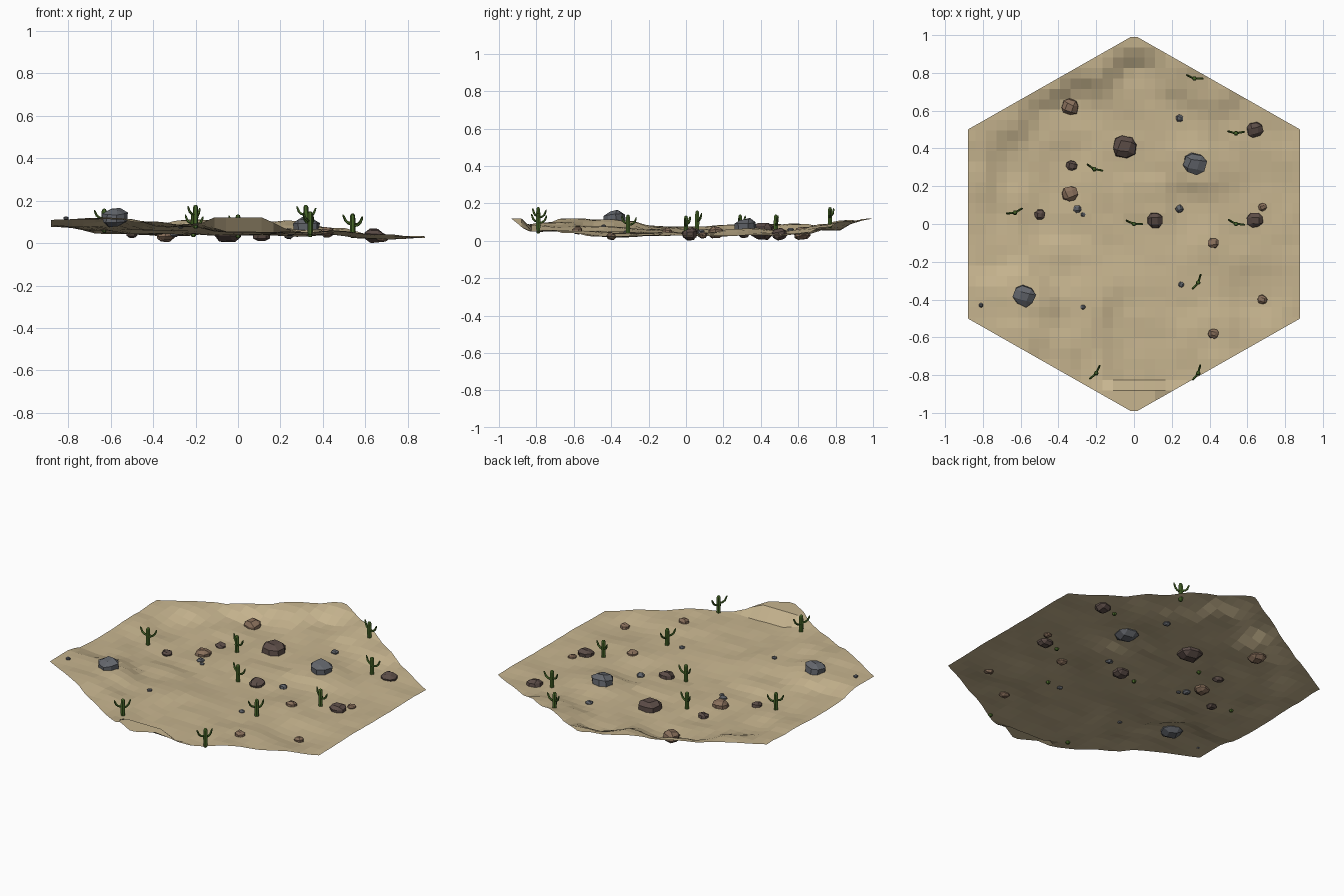
import bpy, bmesh, math, random
from mathutils import Vector, Matrix, noise

if "Cube" in bpy.data.objects:
    bpy.data.objects.remove(bpy.data.objects["Cube"])

random.seed(4)


def material(name, rgb):
    m = bpy.data.materials.new(name)
    m.diffuse_color = (*rgb, 1)
    m.use_nodes = True
    m.node_tree.nodes["Principled BSDF"].inputs["Base Color"].default_value = m.diffuse_color
    return m


SAND = material("sand", (0.57, 0.46, 0.275))
DARK = material("dark_brown_stone", (0.105, 0.072, 0.062))
TAN = material("tan_stone", (0.25, 0.16, 0.105))
GRAY = material("gray_stone", (0.125, 0.133, 0.15))
GREEN = material("cactus_green", (0.065, 0.14, 0.022))


def make_object(name, bm, mat):
    bmesh.ops.recalc_face_normals(bm, faces=bm.faces[:])
    me = bpy.data.meshes.new(name)
    bm.to_mesh(me)
    bm.free()
    me.materials.append(mat)
    ob = bpy.data.objects.new(name, me)
    bpy.context.collection.objects.link(ob)
    return ob


# Placements: x, y, centre height, half size
ROCKS = {
    DARK: [(-.05, .41, .053, .065), (-.33, .31, .036, .028), (-.5, .05, .045, .028),
           (.11, .02, .04, .042), (.64, .02, .033, .042), (.64, .5, .036, .042)],
    TAN: [(-.34, .62, .038, .045), (-.34, .16, .045, .042), (.68, .09, .03, .022),
          (.42, -.1, .048, .028), (.68, -.4, .024, .025), (.42, -.58, .055, .028)],
    GRAY: [(.32, .32, .075, .06), (-.58, -.38, .12, .057), (.24, .56, .055, .02),
           (.24, .08, .035, .021), (-.3, .08, .045, .021), (-.27, .05, .045, .012),
           (.25, -.32, .045, .015), (-.27, -.44, .078, .013), (-.81, -.43, .117, .012)],
}
# Cacti: x, y, ground height, heading of first arm in degrees
CACTI = [(.32, .77, .08, 0), (.54, .48, .04, 10), (-.21, .29, .04, -10),
         (-.63, .06, .062, 30), (0, 0, .035, 0), (.54, 0, .035, -5),
         (.34, -.31, .04, 72), (-.2, -.79, .08, 65), (.34, -.79, .05, 75)]
# Heights along the rim and in open ground
GROUND = [(-.88, -.47, .105), (.88, -.47, .025), (.88, .47, .03), (0, 1, .118),
          (-.88, .47, .088), (-.44, .735, .092), (-.22, .87, .11), (-.66, .6, .09),
          (-.88, 0, .075), (-.88, .24, .085), (.3, .82, .115), (.44, .735, .07),
          (.66, .6, .04), (.88, 0, .028), (.44, -.735, .058), (.66, -.6, .04),
          (-.44, -.735, .1), (-.62, -.63, .12), (-.2, -.88, .09), (.17, -.88, .05),
          (-.05, -.77, .05), (-.6, .3, .045), (0, -.5, .05), (-.4, -.2, .06),
          (-.75, -.15, .075), (-.45, .55, .045), (0, .75, .055), (0, .2, .04)]

samples = list(GROUND)
samples += [(x, y, z) for x, y, z, a in CACTI]
samples += [(x, y, z - .12 * s) for group in ROCKS.values() for x, y, z, s in group]


def ground(x, y):
    """Blend the known heights, then add ripples, a low shelf and the front ledge."""
    total = weight = 0
    for px, py, pz in samples:
        w = ((x - px) ** 2 + (y - py) ** 2 + .006) ** -2.5
        total += w * pz
        weight += w
    z = total / weight
    z += .006 * noise.noise(Vector((x * 7, y * 9, 1.3)))
    if -.1 < x < .22 and .05 < y < .26:
        z += .008
    if y < -.85 + .04 * noise.noise(Vector((x * 12, 0, 0))):
        z = max(z, .12 - .5 * max(0, abs(x) - .12))
    return z


# Hexagonal sand sheet: square grid trimmed by the six sides
bm = bmesh.new()
bmesh.ops.create_grid(bm, x_segments=36, y_segments=36, size=1.002)
for i in range(6):
    a = math.radians(60 * i)
    n = Vector((math.cos(a), math.sin(a), 0))
    bmesh.ops.bisect_plane(bm, geom=bm.verts[:] + bm.edges[:] + bm.faces[:],
                           plane_co=n * .876, plane_no=n, clear_outer=True)
for v in bm.verts:
    # fit the side corners to their measured place
    v.co.x *= .88 / .876
    v.co.y *= 1 / (.876 / math.cos(math.radians(30)))
    v.co.z = ground(v.co.x, v.co.y)
for f in bm.faces:
    f.normal_update()
if sum(f.normal.z for f in bm.faces) < 0:
    bmesh.ops.reverse_faces(bm, faces=bm.faces[:])
me = bpy.data.meshes.new("sand_ground")
bm.to_mesh(me)
bm.free()
me.materials.append(SAND)
bpy.context.collection.objects.link(bpy.data.objects.new("sand_ground", me))


# Chipped stones: chamfered, slightly irregular blocks
def rock(x, y, z, s, mat):
    bm = bmesh.new()
    bmesh.ops.create_cube(bm, size=2)
    bmesh.ops.bevel(bm, geom=bm.edges[:], offset=.55, segments=1,
                    profile=.5, affect='EDGES')
    for v in bm.verts:
        v.co += Vector([random.uniform(-.1, .1) for _ in range(3)])
    turn = Matrix.Rotation(random.uniform(-.4, .4), 4, 'Z') @ \
        Matrix.Rotation(random.uniform(-.2, .2), 4, 'X')
    size = Matrix.Diagonal((s * .95, s * .88, s * .7, 1))
    bm.transform(Matrix.Translation((x, y, z)) @ turn @ size)
    make_object("stone", bm, mat)


for mat, group in ROCKS.items():
    for x, y, z, s in group:
        rock(x, y, z, s, mat)


# Cacti: tapered tubes for the stem and two upturned arms
def tube(bm, path, sides=6):
    rings = []
    for i, (p, r) in enumerate(path):
        a = path[max(i - 1, 0)][0]
        b = path[min(i + 1, len(path) - 1)][0]
        q = (b - a).to_track_quat('Z', 'Y')
        rings.append([bm.verts.new(p + q @ Vector((
            r * math.cos(k * math.tau / sides), r * math.sin(k * math.tau / sides), 0)))
            for k in range(sides)])
    for lo, hi in zip(rings, rings[1:]):
        for k in range(sides):
            j = (k + 1) % sides
            bm.faces.new((lo[k], lo[j], hi[j], hi[k]))
    bm.faces.new(rings[0][::-1])
    bm.faces.new(rings[-1])


for x, y, z, heading in CACTI:
    bm = bmesh.new()
    stem = [(-.012, .007), (-.004, .012), (.05, .013), (.088, .012), (.097, .008), (.1, .003)]
    tube(bm, [(Vector((0, 0, h)), r) for h, r in stem])
    for angle, lift in ((heading, 0), (heading + 155, .008)):
        a = math.radians(angle)
        arm = [(.004, .045, .006), (.024, .05, .006), (.036, .06, .006),
               (.044, .078, .005), (.047, .086, .002)]
        tube(bm, [(Vector((d * math.cos(a), d * math.sin(a), h + lift)), r)
                  for d, h, r in arm], 5)
    bm.transform(Matrix.Translation((x, y, z)))
    make_object("cactus", bm, GREEN)
